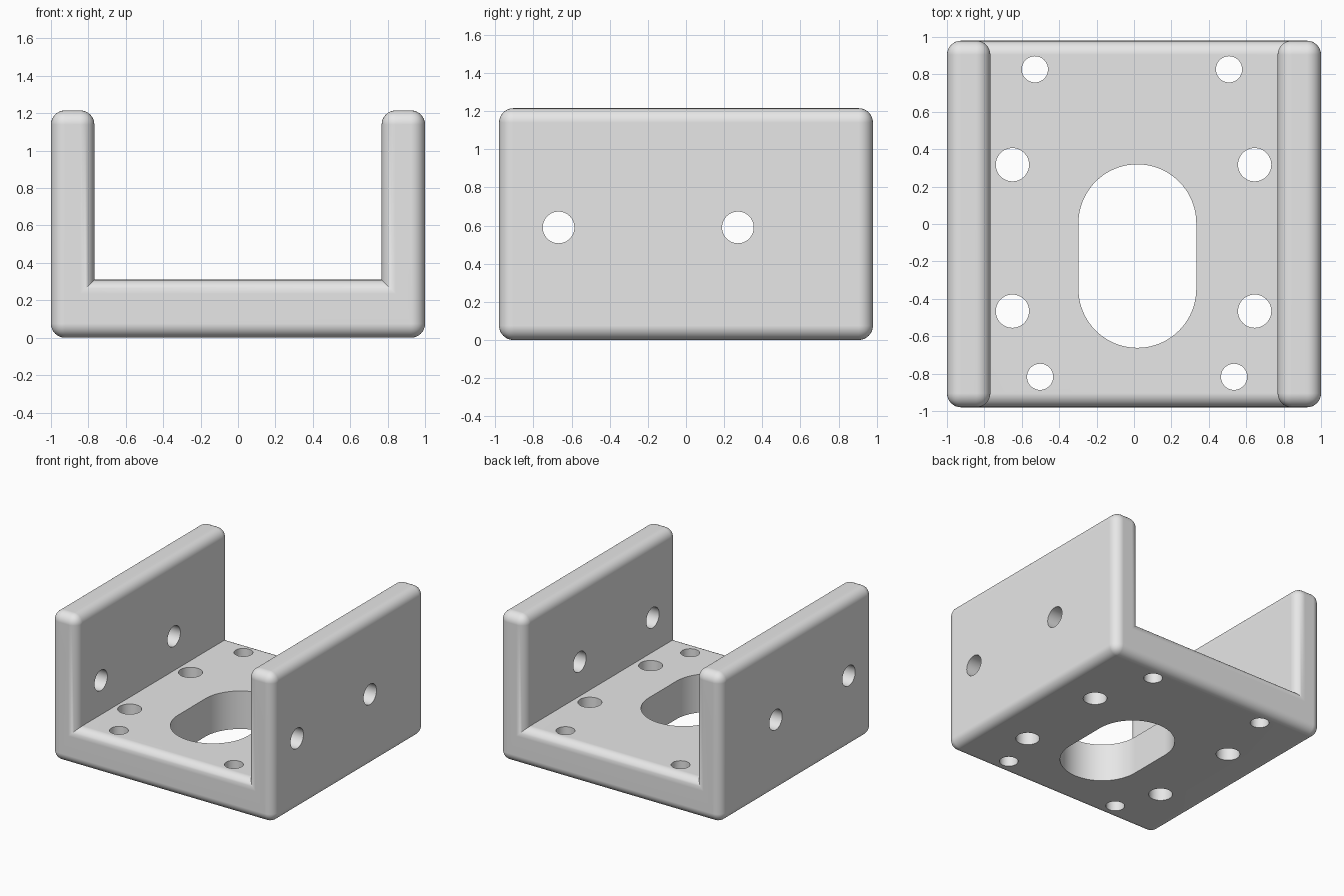
import bpy, bmesh, math
from mathutils import Matrix, Vector

if "Cube" in bpy.data.objects:
    bpy.data.objects.remove(bpy.data.objects["Cube"])

HALF_X, HALF_Y, HEIGHT = 1.0, 0.98, 1.215
INNER_X, FLOOR, RADIUS = 0.768, 0.31, 0.075

metal = bpy.data.materials.new("light grey metal")
metal.use_nodes = True
grey = (0.8, 0.8, 0.8, 1.0)
metal.diffuse_color = grey
metal.node_tree.nodes["Principled BSDF"].inputs["Base Color"].default_value = grey


def mesh_object(name, bm):
    mesh = bpy.data.meshes.new(name)
    bm.to_mesh(mesh)
    bm.free()
    obj = bpy.data.objects.new(name, mesh)
    bpy.context.collection.objects.link(obj)
    mesh.materials.append(metal)
    return obj


def prism(outline, along):
    """Extrude a closed outline of points along a vector."""
    bm = bmesh.new()
    face = bm.faces.new([bm.verts.new(p) for p in outline])
    out = bmesh.ops.extrude_face_region(bm, geom=[face])
    moved = [g for g in out["geom"] if isinstance(g, bmesh.types.BMVert)]
    bmesh.ops.translate(bm, verts=moved, vec=along)
    bmesh.ops.recalc_face_normals(bm, faces=bm.faces)
    return bm


def add_drill(bm, centre, radius, depth, turn=Matrix()):
    bmesh.ops.create_cone(bm, cap_ends=True, segments=48, radius1=radius, radius2=radius,
                          depth=depth, matrix=Matrix.Translation(centre) @ turn)


# U-shaped channel, rounded on every outer edge; the two inside corners stay sharp
half = [(HALF_X, 0), (HALF_X, HEIGHT), (INNER_X, HEIGHT), (INNER_X, FLOOR)]
profile = half + [(-x, z) for x, z in reversed(half)]
bm = prism([(x, -HALF_Y, z) for x, z in profile], Vector((0, 2 * HALF_Y, 0)))
rounded = [e for e in bm.edges
           if not all(abs(abs(v.co.x) - INNER_X) < 1e-4 and abs(v.co.z - FLOOR) < 1e-4
                      for v in e.verts) or abs(e.verts[0].co.x - e.verts[1].co.x) > 0.1]
bmesh.ops.bevel(bm, geom=rounded, offset=RADIUS, offset_type='OFFSET', segments=8,
                profile=0.5, affect='EDGES', clamp_overlap=True)
bracket = mesh_object("channel_bracket", bm)

# Mounting holes through the floor
floor_drills = bmesh.new()
for x, y, r in [(-0.53, 0.827, 0.07), (0.508, 0.827, 0.07),
                (-0.65, 0.317, 0.089), (0.645, 0.317, 0.089),
                (-0.65, -0.466, 0.089), (0.645, -0.466, 0.089),
                (-0.502, -0.817, 0.07), (0.535, -0.817, 0.07)]:
    add_drill(floor_drills, (x, y, FLOOR / 2), r, 0.8)

# Cross holes through both side walls
wall_drills = bmesh.new()
for y in (-0.668, 0.272):
    add_drill(wall_drills, (0, y, 0.59), 0.083, 3, Matrix.Rotation(math.pi / 2, 4, 'Y'))

# Long slot with round ends in the floor
slot_r, steps = 0.315, 40
outline = []
for y, start in ((0.004, 0), (-0.347, math.pi)):
    for i in range(steps + 1):
        a = start + math.pi * i / steps
        outline.append((0.018 + slot_r * math.cos(a), y + slot_r * math.sin(a), -0.3))
slot = prism(outline, Vector((0, 0, 1)))

# Cut the holes
bpy.context.view_layer.objects.active = bracket
bracket.select_set(True)
for name, cutter_mesh in (("floor_hole_cutter", floor_drills),
                          ("wall_hole_cutter", wall_drills), ("slot_cutter", slot)):
    cutter = mesh_object(name, cutter_mesh)
    cutter.hide_render = True
    cut = bracket.modifiers.new(name, 'BOOLEAN')
    cut.operation, cut.solver, cut.object = 'DIFFERENCE', 'EXACT', cutter
    bpy.ops.object.modifier_apply(modifier=cut.name)
    bpy.data.objects.remove(cutter)

# Smooth roundings, flat faces
bpy.ops.object.shade_smooth_by_angle(angle=math.radians(30))
weighted = bracket.modifiers.new("flat face normals", 'WEIGHTED_NORMAL')
weighted.keep_sharp = True
